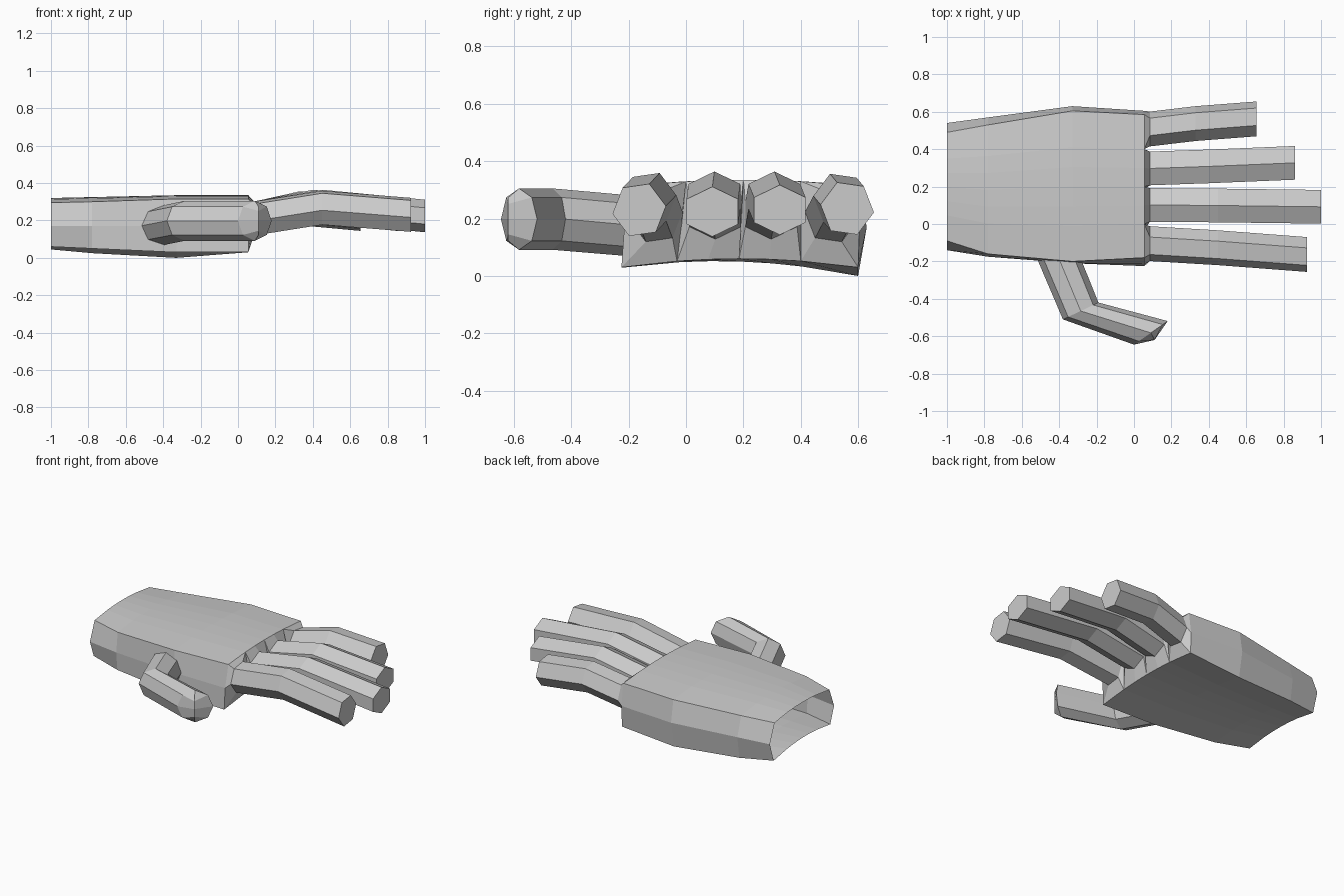
import bpy, bmesh
from math import sin, cos, radians, pi
from mathutils import Vector

cube = bpy.data.objects.get("Cube")
if cube:
    bpy.data.objects.remove(cube, do_unlink=True)

grey = bpy.data.materials.new("plain grey")
grey.use_nodes = True
grey.diffuse_color = (0.6, 0.6, 0.6, 1)
grey.node_tree.nodes["Principled BSDF"].inputs["Base Color"].default_value = (0.6, 0.6, 0.6, 1)


def loft(name, rings, cap_end=False):
    """Skin a list of equal-sized rings, optionally closing the last one."""
    bm = bmesh.new()
    loops = [[bm.verts.new(p) for p in ring] for ring in rings]
    n = len(loops[0])
    for a, b in zip(loops, loops[1:]):
        for i in range(n):
            j = (i + 1) % n
            bm.faces.new((a[i], a[j], b[j], b[i]))
    if cap_end:
        bm.faces.new(loops[-1])
    bmesh.ops.remove_doubles(bm, verts=bm.verts, dist=0.0005)
    bmesh.ops.recalc_face_normals(bm, faces=bm.faces)
    mesh = bpy.data.meshes.new(name)
    bm.to_mesh(mesh)
    bm.free()
    mesh.materials.append(grey)
    obj = bpy.data.objects.new(name, mesh)
    bpy.context.collection.objects.link(obj)
    return obj


# Palm: crowned top, hollowed underside, open wrist
SPLITS = (0, 0.235, 0.366, 0.497, 0.627, 0.758, 1)


def palm_rows(x, near, far, crown, drop, low_near, low_far, arch):
    """near / far hold the y of the top corner, side and bottom corner."""
    top, bottom = [], []
    for f in SPLITS:
        top.append(Vector((x, near[0] + (far[0] - near[0]) * f,
                           crown - drop * (2 * f - 1) ** 2)))
        bottom.append(Vector((x, near[2] + (far[2] - near[2]) * f,
                              low_near + (low_far - low_near) * f + arch * 4 * f * (1 - f))))
    return top, Vector((x, far[1], 0.17)), bottom, Vector((x, near[1], 0.17))


stations = [
    palm_rows(-1.0, (-0.09, -0.14, -0.10), (0.49, 0.54, 0.50), 0.32, 0.025, 0.06, 0.045, 0.03),
    palm_rows(-0.78, (-0.16, -0.175, -0.165), (0.53, 0.57, 0.55), 0.325, 0.025, 0.05, 0.025, 0.025),
    palm_rows(-0.33, (-0.20, -0.21, -0.21), (0.605, 0.63, 0.60), 0.335, 0.02, 0.03, 0.0, 0.035),
    palm_rows(0.055, (-0.18, -0.215, -0.225), (0.585, 0.605, 0.60), 0.335, 0.02, 0.03, 0.03, 0.03),
]
loft("palm", [t + [far] + b[::-1] + [near] for t, far, b, near in stations])

# Fingers: each grows from its own cell of the knuckle edge into a bent hexagon tube
top, far, bot, near = stations[-1]


def middle(i):
    return Vector((top[i].x, (top[i].y + bot[i].y) / 2, 0.17))


def finger(name, cell, flat, twist, path):
    ry, rz, start = (0.094, 0.098, 120) if flat else (0.104, 0.087, 90)
    rings = [cell]
    for x, y, z in path:
        angles = [radians(start + twist - 60 * i) for i in range(6)]
        rings.append([Vector((x, y + ry * cos(a), z + rz * sin(a))) for a in angles])
    loft(name, rings, cap_end=True)


finger("index_finger", [top[0], top[1], middle(1), bot[1], bot[0], near], True, 8,
       [(0.085, -0.105, 0.21), (0.45, -0.127, 0.268), (0.925, -0.163, 0.23)])
finger("middle_finger", [top[2], top[3], bot[3], bot[2], bot[1], top[1]], False, 0,
       [(0.085, 0.102, 0.215), (0.45, 0.099, 0.277), (1.0, 0.092, 0.224)])
finger("ring_finger", [top[4], top[5], bot[5], bot[4], bot[3], top[3]], False, 0,
       [(0.085, 0.297, 0.215), (0.40, 0.308, 0.277), (0.86, 0.327, 0.23)])
finger("little_finger", [top[5], top[6], far, bot[6], bot[5], middle(5)], True, -8,
       [(0.085, 0.508, 0.21), (0.33, 0.537, 0.265), (0.655, 0.562, 0.235)])


# Thumb: octagon tube with mitred bend and a ridge-shaped tip
def thumb_ring(centre, half, height):
    c, h = Vector(centre), Vector((*half, 0))
    return [c + h * cos(i * pi / 4) + Vector((0, 0, height * sin(i * pi / 4))) for i in range(8)]


loft("thumb", [
    thumb_ring((-0.42, -0.14, 0.17), (0.105, 0.03), 0.106),
    thumb_ring((-0.285, -0.465, 0.198), (0.095, 0.045), 0.107),
    thumb_ring((0.09, -0.582, 0.198), (0.09, 0.063), 0.107),
    thumb_ring((0.11, -0.62, 0.198), (0, 0), 0.075),
])
